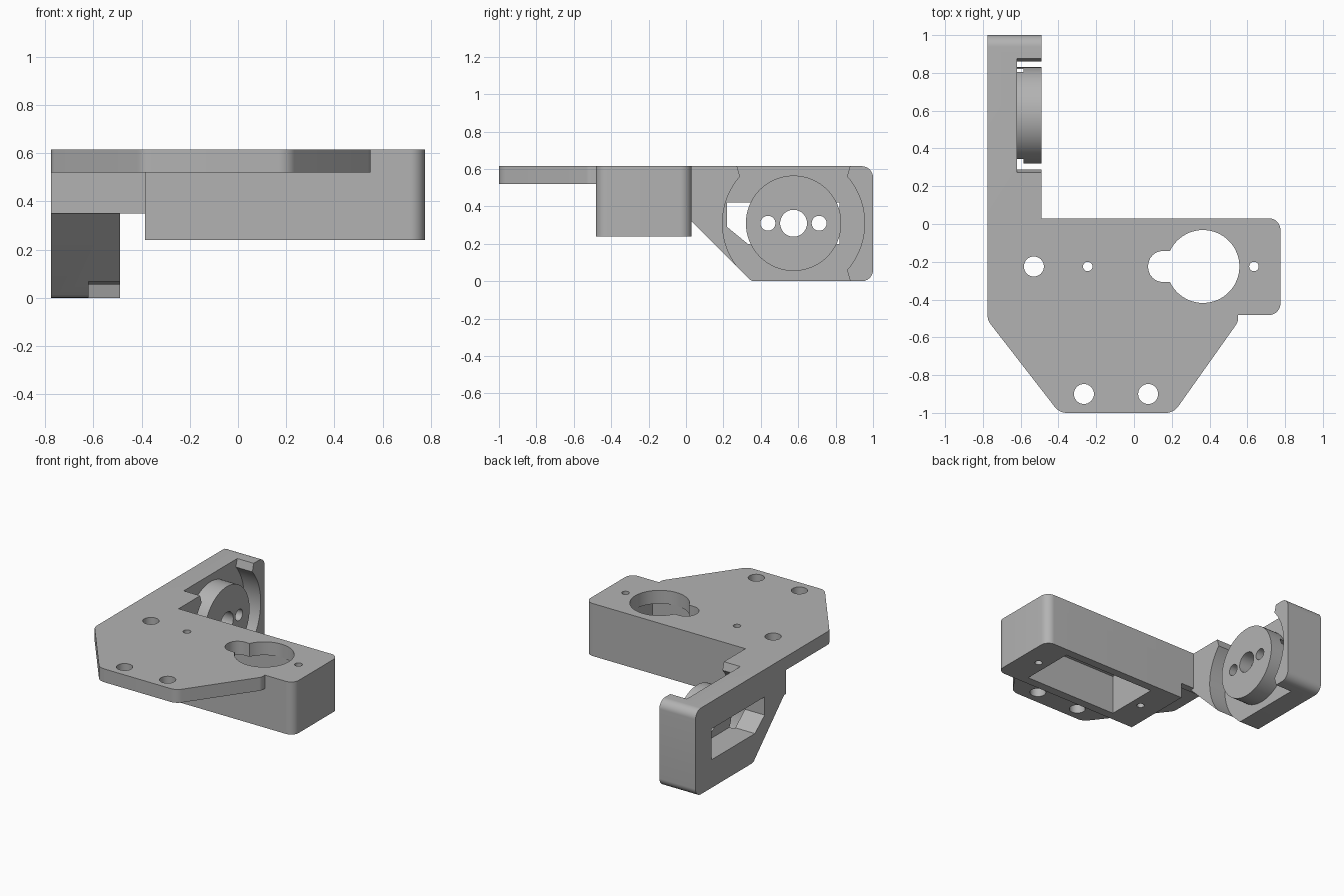
import bpy, bmesh, math
from mathutils import Vector

old = bpy.data.objects.get("Cube")
if old:
    bpy.data.objects.remove(old)

grey = bpy.data.materials.new("plain_grey")
grey.use_nodes = True
grey.diffuse_color = (0.45, 0.45, 0.45, 1)
grey.node_tree.nodes["Principled BSDF"].inputs["Base Color"].default_value = (0.45, 0.45, 0.45, 1)


def rounded(corners, steps=8):
    """Outline from (u, v, radius) corners, each rounded by a true fillet."""
    pts = []
    for i, (u, v, r) in enumerate(corners):
        p = Vector((u, v))
        if r == 0:
            pts.append(p)
            continue
        a = (Vector(corners[i - 1][:2]) - p).normalized()
        b = (Vector(corners[(i + 1) % len(corners)][:2]) - p).normalized()
        half = a.angle(b) / 2
        mid = p + (a + b).normalized() * r / math.sin(half)
        start = p + a * r / math.tan(half) - mid
        end = p + b * r / math.tan(half) - mid
        for k in range(steps + 1):
            d = start.lerp(end, k / steps)
            pts.append(mid + d.normalized() * r)
    return pts


def arc(u, v, r, a0, a1, n):
    return [Vector((u + r * math.cos(math.radians(a0 + (a1 - a0) * k / n)),
                    v + r * math.sin(math.radians(a0 + (a1 - a0) * k / n)))) for k in range(n + 1)]


def circle(u, v, r, n=48):
    return arc(u, v, r, 0, 360, n)[:-1]


def rect(u0, u1, v0, v1):
    return rounded([(u0, v0, 0), (u1, v0, 0), (u1, v1, 0), (u0, v1, 0)])


def prism(name, pts, lo, hi, axis="z"):
    """Extrude an outline: xy along z, or yz along x."""
    place = (lambda p, w: (p[0], p[1], w)) if axis == "z" else (lambda p, w: (w, p[0], p[1]))
    bm = bmesh.new()
    face = bm.faces.new([bm.verts.new(place(p, lo)) for p in pts])
    ext = bmesh.ops.extrude_face_region(bm, geom=[face])
    shift = Vector(place((0, 0), hi - lo))
    for e in ext["geom"]:
        if isinstance(e, bmesh.types.BMVert):
            e.co += shift
    bmesh.ops.recalc_face_normals(bm, faces=bm.faces)
    me = bpy.data.meshes.new(name)
    bm.to_mesh(me)
    bm.free()
    me.materials.append(grey)
    ob = bpy.data.objects.new(name, me)
    bpy.context.collection.objects.link(ob)
    return ob


def combine(target, tool, operation):
    """Apply a boolean and discard the tool."""
    bpy.context.view_layer.objects.active = target
    mod = target.modifiers.new(operation, "BOOLEAN")
    mod.operation, mod.object, mod.solver = operation, tool, "EXACT"
    bpy.ops.object.modifier_apply(modifier=mod.name)
    bpy.data.objects.remove(tool)


TOP, LEFT, BACK = 0.615, -0.775, 0.03
AY, AZ = 0.575, 0.31    # centre of the arm's disc
SY = -0.225             # centre line of the motor housing

# Mounting plate
bracket = prism("bracket", rounded([
    (LEFT, BACK, 0), (LEFT, -0.51, 0.07), (-0.395, -1, 0.08), (0.21, -1, 0.08),
    (0.55, -0.52, 0.05), (0.55, -0.482, 0), (0.775, -0.482, 0.06), (0.775, BACK, 0.06)]), 0.52, TOP)

# Motor housing
combine(bracket, prism("housing", rounded([
    (-0.385, BACK, 0), (-0.385, -0.482, 0), (0.775, -0.482, 0.06), (0.775, BACK, 0.06)]), 0.24, TOP), "UNION")

# Bridge between housing and arm
combine(bracket, prism("bridge", rect(LEFT, -0.38, -0.02, BACK), 0.35, 0.56), "UNION")

# Side arm
combine(bracket, prism("arm", rounded([
    (0, TOP, 0), (0, 0.35, 0), (0.35, 0, 0.04), (1, 0, 0.06), (1, TOP, 0.06)]),
    LEFT, -0.49, "x"), "UNION")

# Round recess, open at top and bottom, with the disc standing in it
side = math.degrees(math.asin(0.25 / 0.38))
recess = arc(AY, AZ, 0.38, -side, side, 24) + [Vector((AY + 0.315, 0.66)), Vector((AY - 0.315, 0.66))]
recess += arc(AY, AZ, 0.38, 180 - side, 180 + side, 24)
recess += [Vector((AY - 0.315, -0.04)), Vector((AY + 0.315, -0.04))]
combine(bracket, prism("recess", recess, -0.62, -0.4, "x"), "DIFFERENCE")
combine(bracket, prism("disc", circle(AY, AZ, 0.255, 64), -0.66, -0.49, "x"), "UNION")

# Pockets for the motors: under the housing and outside the arm
combine(bracket, prism("housing_pocket", rect(-0.17, 0.56, SY - 0.195, SY + 0.195), 0.1, 0.52), "DIFFERENCE")
combine(bracket, prism("arm_pocket", rounded([
    (0.22, 0.42, 0), (0.22, 0.29, 0), (0.33, 0.2, 0), (0.82, 0.2, 0), (0.82, 0.42, 0)]),
    -0.9, -0.585, "x"), "DIFFERENCE")

# Holes through the disc
for y, r in ((AY, 0.072), (AY - 0.137, 0.04), (AY + 0.137, 0.04)):
    combine(bracket, prism("disc_hole", circle(y, AZ, r, 32), -0.65, -0.4, "x"), "DIFFERENCE")

# Keyhole opening and screw holes through the plate
combine(bracket, prism("shaft_opening", circle(0.365, SY, 0.193, 64), 0.45, 0.7), "DIFFERENCE")
combine(bracket, prism("shaft_slot", rounded([
    (0.075, SY - 0.082, 0.078), (0.25, SY - 0.082, 0), (0.25, SY + 0.082, 0), (0.075, SY + 0.082, 0.078)]),
    0.45, 0.7), "DIFFERENCE")
for x, y, r in ((-0.53, SY, 0.053), (-0.265, -0.9, 0.053), (0.075, -0.9, 0.053),
                (-0.245, SY, 0.025), (0.635, SY, 0.025)):
    combine(bracket, prism("screw_hole", circle(x, y, r, 32), 0.1, 0.7), "DIFFERENCE")

# Smooth the curved walls, keep edges crisp
bpy.ops.object.select_all(action="DESELECT")
bracket.select_set(True)
bpy.context.view_layer.objects.active = bracket
bpy.ops.object.shade_smooth_by_angle(angle=math.radians(25))
